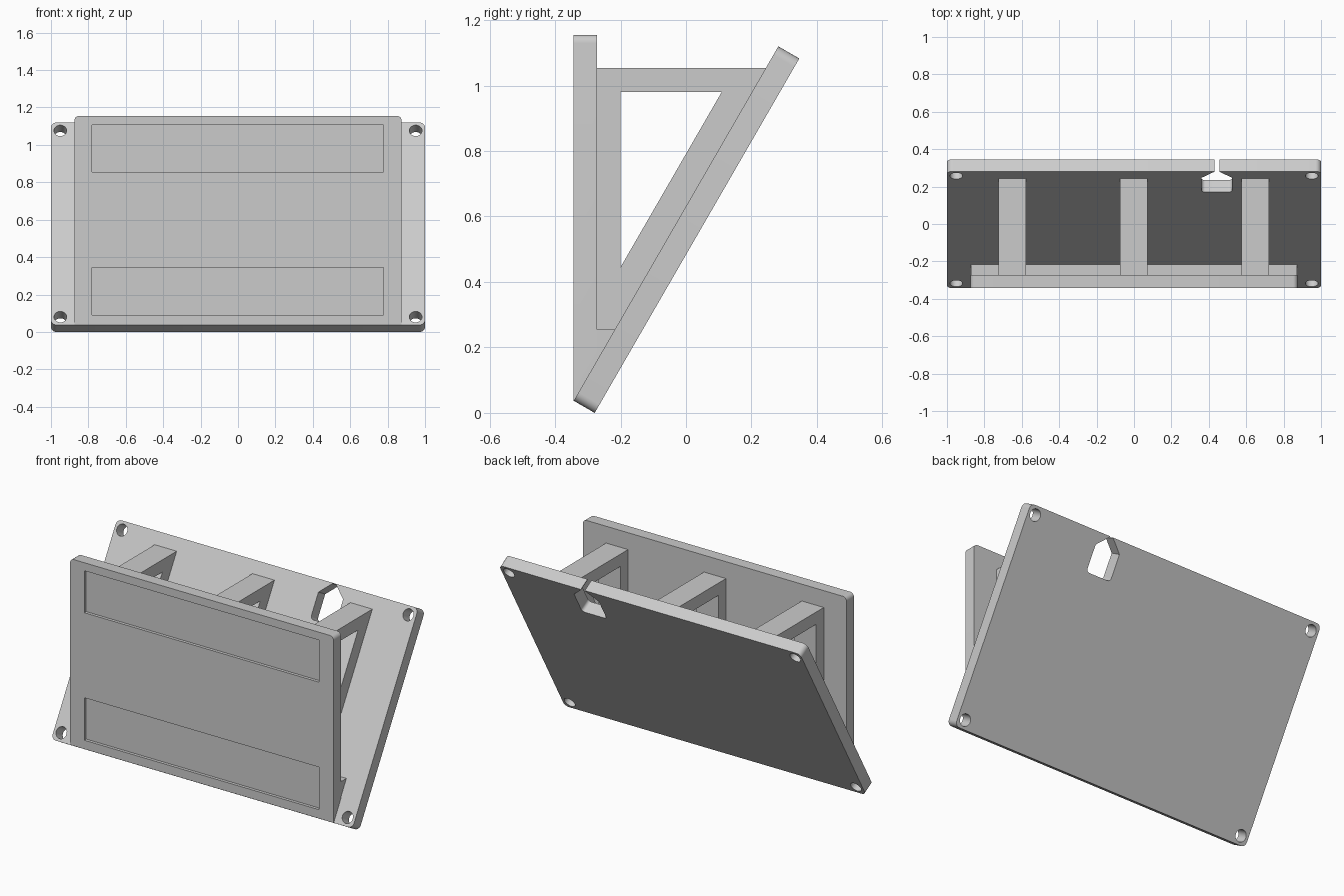
import bpy, bmesh, math
from mathutils import Matrix, Vector

cube = bpy.data.objects.get("Cube")
if cube:
    bpy.data.objects.remove(cube, do_unlink=True)

grey = bpy.data.materials.new("light_grey")
grey.use_nodes = True
COLOUR = (0.6, 0.6, 0.6, 1)
grey.diffuse_color = COLOUR
grey.node_tree.nodes["Principled BSDF"].inputs["Base Color"].default_value = COLOUR

THICK = 0.074
LENGTH = 1.25
FOOT_Y, FOOT_Z = -0.343, 0.037
SLOPE = math.tan(math.radians(60))
FRONT_BACK_Y = -0.272


def frame(x, y, origin=(0, 0, 0)):
    """Matrix with the given local x and y directions."""
    x, y = Vector(x), Vector(y)
    m = Matrix((x, y, x.cross(y))).transposed().to_4x4()
    m.translation = origin
    return m


SIDE = frame((0, 1, 0), (0, 0, 1))          # section in y-z, depth along x
FRONT = frame((1, 0, 0), (0, 0, 1))         # outline in x-z, depth along -y
TILT = frame((1, 0, 0), (0, 0.5, math.sqrt(0.75)), (0, FOOT_Y, FOOT_Z))


def on_slope(y):
    """Height of the leaning panel's front face at depth y."""
    return FOOT_Z + (y - FOOT_Y) * SLOPE


def make(name, bm, matrix):
    bmesh.ops.recalc_face_normals(bm, faces=bm.faces)
    bm.transform(matrix)
    mesh = bpy.data.meshes.new(name)
    bm.to_mesh(mesh)
    bm.free()
    mesh.materials.append(grey)
    obj = bpy.data.objects.new(name, mesh)
    bpy.context.collection.objects.link(obj)
    return obj


def prism(name, outline, low, high, matrix, rounded=None, radius=0.03):
    """Extrude an outline; round the edges picked by the rule."""
    bm = bmesh.new()
    face = bm.faces.new([bm.verts.new((x, y, low)) for x, y in outline])
    out = bmesh.ops.extrude_face_region(bm, geom=[face])
    verts = [v for v in out["geom"] if isinstance(v, bmesh.types.BMVert)]
    bmesh.ops.translate(bm, verts=verts, vec=(0, 0, high - low))
    if rounded:
        edges = [e for e in bm.edges if rounded(e.verts[0].co, e.verts[1].co)]
        bmesh.ops.bevel(bm, geom=edges, offset=radius, segments=6,
                        profile=0.5, affect="EDGES")
    return make(name, bm, matrix)


def box_outline(x0, x1, y0, y1):
    return [(x0, y0), (x1, y0), (x1, y1), (x0, y1)]


def upright(a, b):
    return abs(a.z - b.z) > 0.01


def cut(obj, cutters):
    bpy.context.view_layer.objects.active = obj
    for cutter in cutters:
        cutter.hide_render = True
        mod = obj.modifiers.new("cut", "BOOLEAN")
        mod.operation = "DIFFERENCE"
        mod.solver = "EXACT"
        mod.object = cutter
        bpy.ops.object.modifier_apply(modifier=mod.name)
        bpy.data.objects.remove(cutter, do_unlink=True)


# Leaning back panel with four screw holes and a cable slot
panel = prism("back_panel", box_outline(-1, 1, 0, LENGTH), -THICK, 0, TILT, upright)
cutters = []
for x in (-0.95, 0.95):
    for s in (0.05, LENGTH - 0.05):
        ring = [(x + 0.034 * math.cos(a), s + 0.034 * math.sin(a))
                for a in (math.tau * i / 32 for i in range(32))]
        cutters.append(prism("screw_hole", ring, -0.2, 0.1, TILT))
mid, half, slit = 0.443, 0.082, 0.013
slot = [(mid - half, 1.027), (mid + half, 1.027), (mid + half, 1.18),
        (mid + slit, 1.245), (mid + slit, 1.3), (mid - slit, 1.3),
        (mid - slit, 1.245), (mid - half, 1.18)]
cutters.append(prism("cable_slot", slot, -0.2, 0.1, TILT,
                     lambda a, b: upright(a, b) and a.y < 1.1, 0.02))
cut(panel, cutters)

# Upright front plate, its foot mitred to the leaning panel
TOP = 1.155
section = [(FOOT_Y, FOOT_Z), (FRONT_BACK_Y, on_slope(FRONT_BACK_Y)),
           (FRONT_BACK_Y, TOP), (FOOT_Y, TOP)]
plate = prism("front_plate", section, -0.875, 0.875, SIDE,
              lambda a, b: not upright(a, b) and min(a.y, b.y) > TOP - 0.01, 0.025)
cut(plate, [prism("label_recess", box_outline(-0.78, 0.778, z0, z1),
                  -FOOT_Y - 0.018, 0.5, FRONT)
            for z0, z1 in ((0.09, 0.345), (0.855, 1.107))])

# Solid wedge filling the bottom joint
WEDGE_TOP = 0.255
wedge_y = FOOT_Y + (WEDGE_TOP - FOOT_Z) / SLOPE
wedge = prism("joint_wedge", [(FRONT_BACK_Y, on_slope(FRONT_BACK_Y)),
                              (wedge_y, WEDGE_TOP), (FRONT_BACK_Y, WEDGE_TOP)],
              -0.872, 0.872, SIDE)

# Three open triangular braces
BRACE_TOP = 1.054
outer = [(FRONT_BACK_Y, on_slope(FRONT_BACK_Y)),
         (FOOT_Y + (BRACE_TOP - FOOT_Z) / SLOPE, BRACE_TOP),
         (FRONT_BACK_Y, BRACE_TOP)]
inner = [(-0.2, 0.445), (0.109, 0.98), (-0.2, 0.98)]
braces = []
for name, centre in (("right", -0.651), ("middle", -0.002), ("left", 0.648)):
    bm = bmesh.new()
    loops = [[bm.verts.new((y, z, centre + dx)) for y, z in pts]
             for dx in (-0.073, 0.073) for pts in (outer, inner)]
    for a, b in ((0, 1), (2, 3), (0, 2), (1, 3)):
        for i in range(3):
            j = (i + 1) % 3
            bm.faces.new((loops[a][i], loops[a][j], loops[b][j], loops[b][i]))
    braces.append(make(name + "_brace", bm, SIDE))

# Smooth only the rounded corners and holes
bpy.ops.object.select_all(action="DESELECT")
for obj in [panel, plate, wedge] + braces:
    obj.select_set(True)
bpy.context.view_layer.objects.active = panel
bpy.ops.object.shade_smooth_by_angle(angle=math.radians(30))
